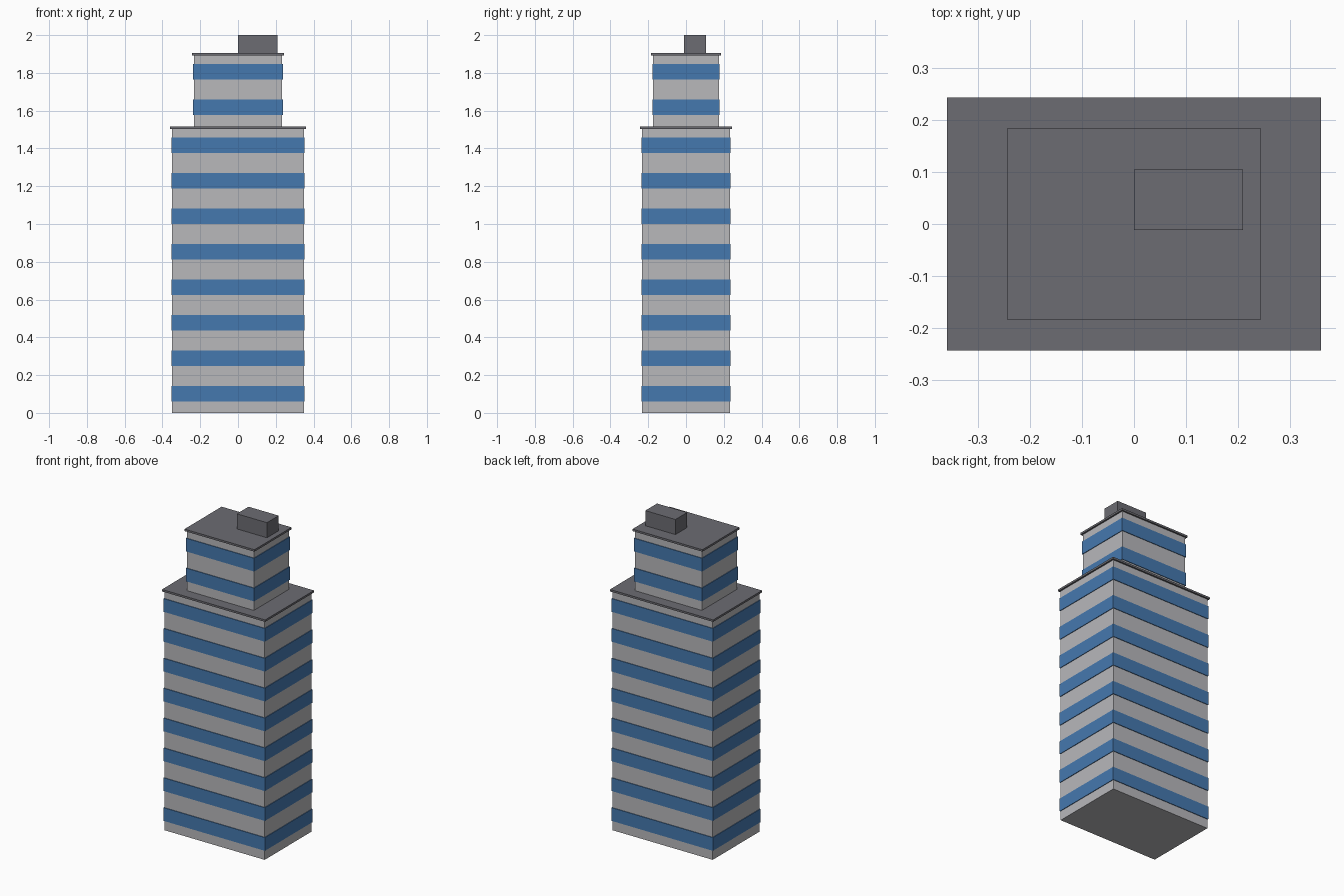
import bpy

if "Cube" in bpy.data.objects:
    bpy.data.objects.remove(bpy.data.objects["Cube"])


def material(name, color):
    m = bpy.data.materials.new(name)
    m.diffuse_color = color
    m.use_nodes = True
    m.node_tree.nodes["Principled BSDF"].inputs["Base Color"].default_value = m.diffuse_color
    return m


wall = material("wall_grey", (0.48, 0.48, 0.50, 1))
roof = material("roof_grey", (0.15, 0.15, 0.17, 1))
glass = material("window_blue", (0.06, 0.19, 0.43, 1))


def box(name, hx, hy, z0, z1, mat, x=0.0, y=0.0):
    """Box from half widths and a height range."""
    bpy.ops.mesh.primitive_cube_add(size=1, location=(x, y, (z0 + z1) / 2))
    o = bpy.context.object
    o.name = name
    o.scale = (2 * hx, 2 * hy, z1 - z0)
    bpy.ops.object.transform_apply(location=False, rotation=False, scale=True)
    o.data.materials.append(mat)
    return o


PITCH = 0.188       # storey height
BAND = 0.083        # window band height
BAND_MID = 0.1008   # band centre above the storey floor
SLAB = 0.0125       # roof slab thickness
OVERHANG = 0.010
PROUD = 0.004       # how far the bands stand out from the walls


def tier(name, hx, hy, base, floors):
    """Wall block, window bands and roof slab; returns the top height."""
    top = base + floors * PITCH
    box(name + "_walls", hx, hy, base, top, wall)
    for i in range(floors):
        mid = base + i * PITCH + BAND_MID
        box(f"{name}_window_band_{i + 1}", hx + PROUD, hy + PROUD,
            mid - BAND / 2, mid + BAND / 2, glass)
    box(name + "_roof_slab", hx + OVERHANG, hy + OVERHANG, top, top + SLAB, roof)
    return top + SLAB


# Main tower, setback tower and rooftop plant room
setback = tier("main_tower", 0.349, 0.2328, 0.0, 8)
roof_top = tier("upper_tower", 0.2332, 0.1744, setback, 2)
box("rooftop_plant_room", 0.1047, 0.0582, roof_top, 2.0, roof, x=0.1047, y=0.047)
